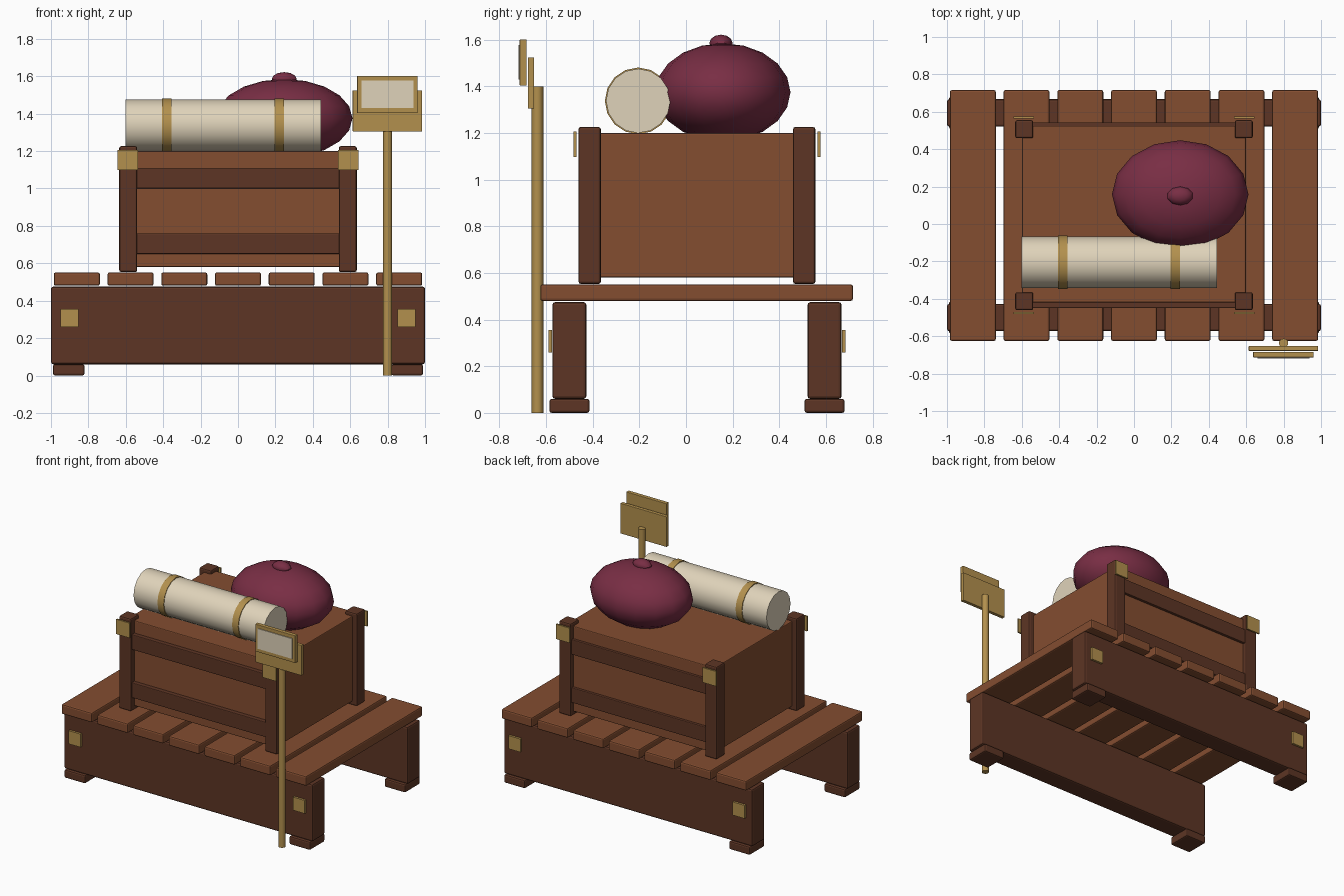
import bpy
import math

if "Cube" in bpy.data.objects:
    bpy.data.objects.remove(bpy.data.objects["Cube"])


def material(name, rgb):
    m = bpy.data.materials.new(name)
    m.use_nodes = True
    m.diffuse_color = (*rgb, 1)
    m.node_tree.nodes["Principled BSDF"].inputs["Base Color"].default_value = (*rgb, 1)
    return m


WOOD = material("warm wood", (0.23, 0.075, 0.03))
DARK = material("dark wood", (0.11, 0.036, 0.018))
BRASS = material("brass", (0.45, 0.28, 0.075))
CREAM = material("cream parchment", (0.74, 0.65, 0.49))
PLUM = material("plum cloth", (0.19, 0.027, 0.058))


def finish(name, mat, bevel=0, smooth=False):
    ob = bpy.context.object
    ob.name = ob.data.name = name
    ob.data.materials.append(mat)
    if smooth:
        bpy.ops.object.shade_smooth_by_angle(angle=math.radians(40))
    if bevel:
        mod = ob.modifiers.new("soft edges", 'BEVEL')
        mod.width = bevel
        mod.segments = 2
    return ob


def box(name, mat, x, y, z, bevel=0.0):
    """Box from (low, high) ranges on each axis."""
    bpy.ops.mesh.primitive_cube_add(size=1, location=[(a + b) / 2 for a, b in (x, y, z)])
    bpy.context.object.scale = [b - a for a, b in (x, y, z)]
    bpy.ops.object.transform_apply(location=False, rotation=False, scale=True)
    return finish(name, mat, bevel)


def around(c, half):
    return (c - half, c + half)


def rod(name, mat, radius, length, loc, sides, along_x=False):
    bpy.ops.mesh.primitive_cylinder_add(
        vertices=sides, radius=radius, depth=length, location=loc,
        rotation=(0, math.pi / 2 if along_x else 0, 0))
    return finish(name, mat, smooth=True)


def blob(name, mat, loc, radii, segments, rings):
    bpy.ops.mesh.primitive_uv_sphere_add(segments=segments, ring_count=rings, location=loc)
    bpy.context.object.scale = radii
    bpy.ops.object.transform_apply(location=False, rotation=False, scale=True)
    return finish(name, mat, smooth=True)


MID = 0.047  # depth centre of the platform and chest

# Platform: beams, feet and brass plates at the front and back
for side, s in (("front", -1), ("back", 1)):
    y = MID + s * 0.547
    box(f"{side}_beam", DARK, (-1, 1), around(y, 0.073), (0.06, 0.475), 0.012)
    for end, e in (("right", -1), ("left", 1)):
        box(f"{side}_{end}_foot", DARK, around(e * 0.905, 0.084), around(y, 0.086),
            (0, 0.06), 0.01)
        box(f"{side}_{end}_beam_plate", BRASS, around(e * 0.902, 0.048),
            around(MID + s * 0.629, 0.008), around(0.307, 0.048))

# Platform: seven deck planks
for i in range(7):
    box(f"deck_plank_{i + 1}", WOOD, around((i - 3) * 0.2873, 0.123), (-0.625, 0.716),
        (0.48, 0.551), 0.01)

# Chest: body, framing rails, corner posts and corner plates
box("chest_body", WOOD, (-0.598, 0.598), (-0.42, 0.525), (0.58, 1.2), 0.006)
for side, s in (("front", -1), ("back", 1)):
    rail_y = sorted((MID + s * 0.46, MID + s * 0.497))
    box(f"{side}_upper_rail", DARK, (-0.55, 0.55), rail_y, (1.0, 1.11), 0.005)
    box(f"{side}_lower_rail", DARK, (-0.55, 0.55), rail_y, (0.65, 0.76), 0.005)
    for end, e in (("right", -1), ("left", 1)):
        box(f"{side}_{end}_post", DARK, around(e * 0.587, 0.048),
            around(MID + s * 0.46, 0.048), (0.553, 1.226), 0.01)
        box(f"{side}_{end}_corner_plate", BRASS, around(e * 0.589, 0.054),
            around(MID + s * 0.523, 0.006), around(1.152, 0.054))

# Rolled parchment with two brass bands
rod("parchment_roll", CREAM, 0.138, 1.045, (-0.078, -0.205, 1.338), 16, True)
for i, x in enumerate((-0.38, 0.22)):
    rod(f"roll_band_{i + 1}", BRASS, 0.143, 0.05, (x, -0.205, 1.338), 16, True)

# Plump cloth bundle with its knot
blob("cloth_bundle", PLUM, (0.247, 0.158, 1.375), (0.365, 0.29, 0.21), 16, 10)
blob("bundle_knot", PLUM, (0.247, 0.15, 1.585), (0.07, 0.05, 0.037), 10, 6)

# Sign on a brass pole
rod("sign_pole", BRASS, 0.025, 1.4, (0.8, -0.637, 0.7), 10)
box("sign_back_board", BRASS, (0.613, 0.985), (-0.678, -0.652), (1.305, 1.525), 0.003)
box("sign_front_board", BRASS, (0.637, 0.96), (-0.713, -0.684), (1.403, 1.602), 0.003)
box("sign_label", CREAM, (0.66, 0.937), (-0.718, -0.71), (1.43, 1.577))
